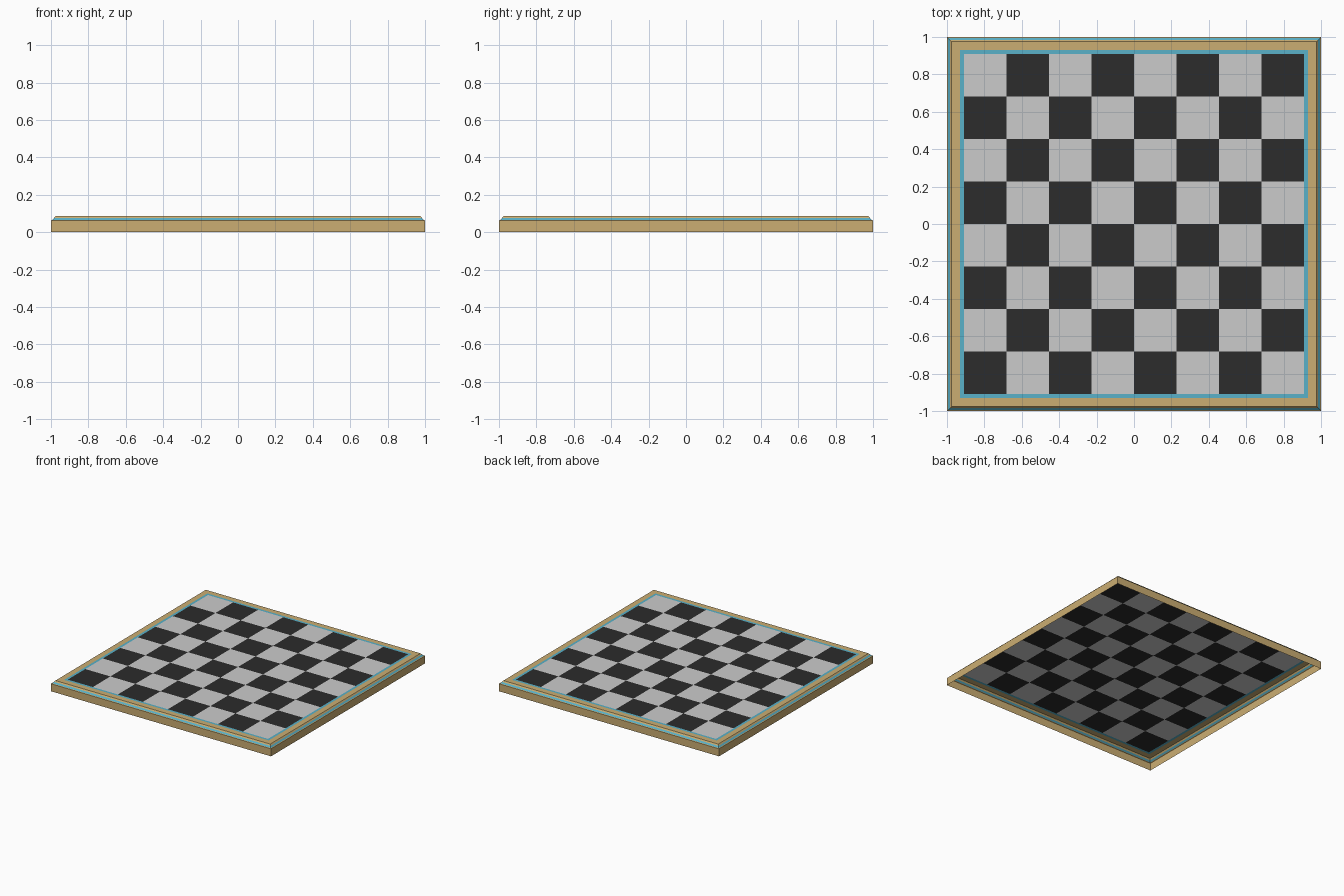
import bpy

if "Cube" in bpy.data.objects:
    bpy.data.objects.remove(bpy.data.objects["Cube"])

def material(name, rgb):
    m = bpy.data.materials.new(name)
    m.diffuse_color = (*rgb, 1)
    m.use_nodes = True
    m.node_tree.nodes["Principled BSDF"].inputs["Base Color"].default_value = m.diffuse_color
    return m

wood = material("wood", (0.60, 0.42, 0.17))
teal = material("teal", (0.10, 0.44, 0.58))
dark = material("dark", (0.025, 0.025, 0.025))
light = material("light", (0.6, 0.6, 0.6))

def add_mesh(name, verts, faces, mats, indices=None):
    me = bpy.data.meshes.new(name)
    me.from_pydata(verts, [], faces)
    for m in mats:
        me.materials.append(m)
    if indices:
        me.polygons.foreach_set("material_index", indices)
    me.update()
    ob = bpy.data.objects.new(name, me)
    bpy.context.collection.objects.link(ob)
    return ob

def square_ring(name, profile, mat):
    """Sweep an (half-width, height) profile round a square."""
    verts = [(sx * r, sy * r, z) for r, z in profile
             for sx, sy in ((-1, -1), (1, -1), (1, 1), (-1, 1))]
    faces = [(k * 4 + i, k * 4 + (i + 1) % 4, k * 4 + 4 + (i + 1) % 4, k * 4 + 4 + i)
             for k in range(len(profile) - 1) for i in range(4)]
    return add_mesh(name, verts, faces, [mat])

HALF, TOP = 0.91, 0.085

# Open-bottomed frame: side wall, moulded edge, flat rim
square_ring("frame_wall", [(1, 0), (1, 0.062), (0.994, 0.065)], wood)
square_ring("edge_inlay", [(0.994, 0.065), (0.984, 0.075)], teal)
square_ring("frame_rim", [(0.984, 0.075), (0.976, TOP), (0.93, TOP)], wood)

# Coloured line around the playing field
square_ring("field_border", [(0.93, TOP), (HALF, TOP)], teal)

# Eight by eight chequered field
n, step = 8, 2 * HALF / 8
verts = [(-HALF + i * step, -HALF + j * step, TOP) for j in range(n + 1) for i in range(n + 1)]
cells = [(i, j) for j in range(n) for i in range(n)]
faces = [(j * 9 + i, j * 9 + i + 1, j * 9 + i + 10, j * 9 + i + 9) for i, j in cells]
add_mesh("chequered_field", verts, faces, [dark, light], [(i + j) % 2 for i, j in cells])
